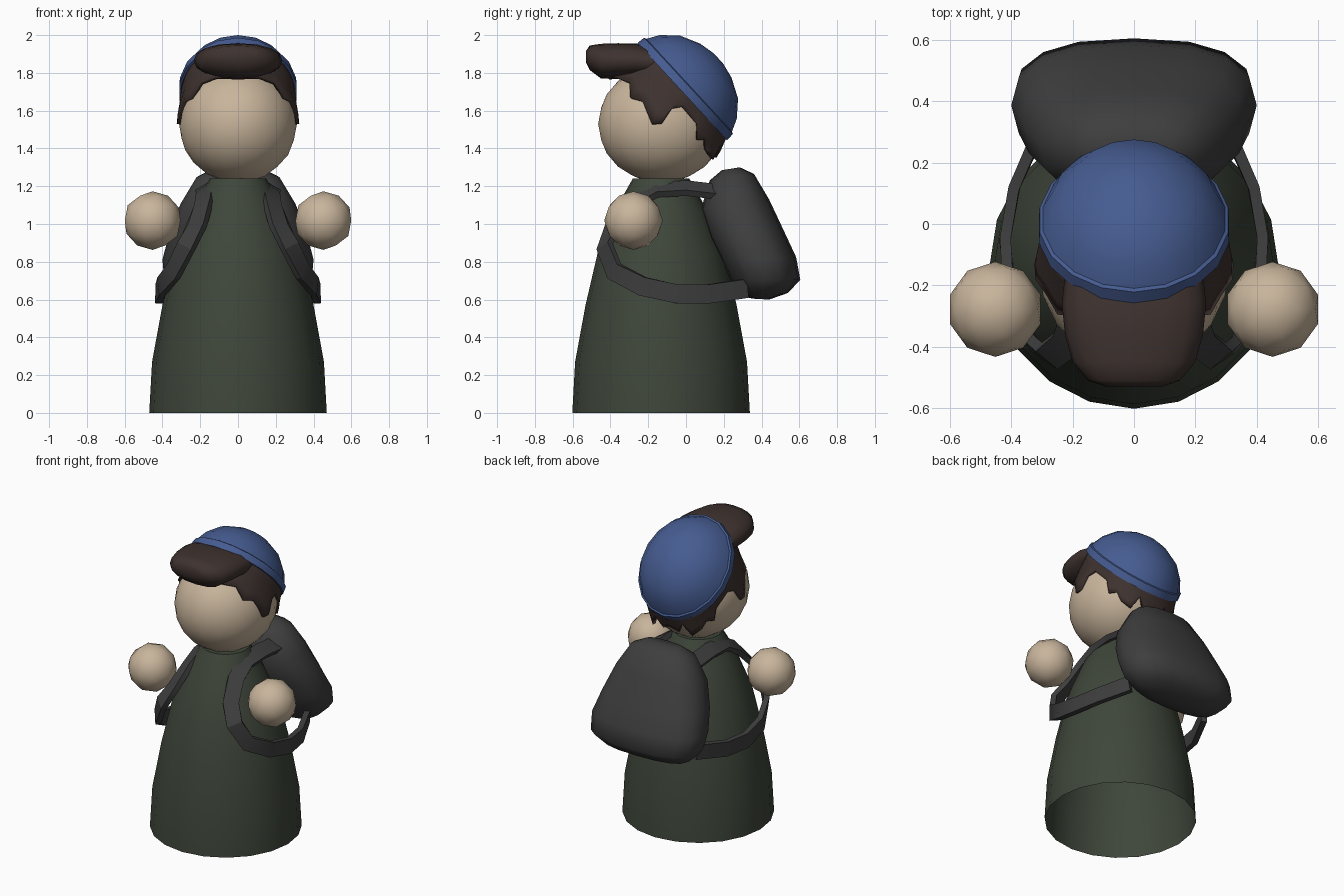
import bpy, bmesh, math
from mathutils import Vector

if "Cube" in bpy.data.objects:
    bpy.data.objects.remove(bpy.data.objects["Cube"])


def material(name, rgb):
    m = bpy.data.materials.new(name)
    m.diffuse_color = (*rgb, 1)
    m.use_nodes = True
    m.node_tree.nodes["Principled BSDF"].inputs["Base Color"].default_value = m.diffuse_color
    return m


CLOTH = material("green_cloth", (0.048, 0.061, 0.042))
SKIN = material("skin", (0.58, 0.46, 0.33))
HAIR = material("dark_hair", (0.048, 0.032, 0.028))
BLUE = material("blue_cloth", (0.061, 0.107, 0.283))
DARK = material("dark_fabric", (0.048, 0.048, 0.048))


def finish(name, bm, mat, angle=40):
    bmesh.ops.recalc_face_normals(bm, faces=bm.faces)
    me = bpy.data.meshes.new(name)
    bm.to_mesh(me)
    bm.free()
    ob = bpy.data.objects.new(name, me)
    bpy.context.collection.objects.link(ob)
    me.materials.append(mat)
    bpy.ops.object.select_all(action='DESELECT')
    ob.select_set(True)
    bpy.context.view_layer.objects.active = ob
    bpy.ops.object.shade_smooth_by_angle(angle=math.radians(angle))
    return ob


def loft(name, rings, mat, cap_start=False, cap_end=False, angle=40):
    """Bridge closed rings of equal point count."""
    bm = bmesh.new()
    vs = [[bm.verts.new(p) for p in ring] for ring in rings]
    n = len(rings[0])
    for a, b in zip(vs, vs[1:]):
        for i in range(n):
            j = (i + 1) % n
            bm.faces.new((a[i], a[j], b[j], b[i]))
    if cap_start:
        bm.faces.new(vs[0])
    if cap_end:
        bm.faces.new(vs[-1])
    return finish(name, bm, mat, angle)


def oval(center, u, v, sides, power=2.0):
    """Superellipse ring spanned by the half axes u and v."""
    ring = []
    for i in range(sides):
        a = 2 * math.pi * i / sides
        c, s = math.cos(a), math.sin(a)
        ring.append(Vector(center)
                    + Vector(u) * math.copysign(abs(c) ** (2 / power), c)
                    + Vector(v) * math.copysign(abs(s) ** (2 / power), s))
    return ring


def ball(name, center, radii, mat, subdiv):
    bm = bmesh.new()
    bmesh.ops.create_icosphere(bm, subdivisions=subdiv, radius=1)
    for v in bm.verts:
        v.co = Vector([c + r * x for c, r, x in zip(center, radii, v.co)])
    return finish(name, bm, mat)


# Robe, open underneath
robe = [(0.47, 0), (0.455, 0.27), (0.40, 0.57), (0.335, 0.85), (0.24, 1.08), (0.15, 1.24)]
loft("robe", [oval((0, -0.132, z), (0, -r, 0), (r, 0, 0), 20) for r, z in robe], CLOTH, cap_end=True)

# Head and hands
HEAD = Vector((0, -0.13, 1.53))
HEAD_R = (0.312, 0.335, 0.312)
ball("head", HEAD, HEAD_R, SKIN, 3)
for side, s in (("right", 1), ("left", -1)):
    ball(side + "_hand", (s * 0.452, -0.278, 1.018), (0.155,) * 3, SKIN, 2)

# Tilted cap with a raised band
CAP = Vector((0, -0.0125, 1.7075))
UP = Vector((0, 0.735, 0.678))
FRONT = Vector((0, -0.678, 0.735))
dome = [(0.95, -0.01), (1.0, -0.01), (0.99, 0.035), (0.955, 0.04), (0.86, 0.105),
        (0.65, 0.182), (0.35, 0.232), (0.1, 0.25)]
loft("cap", [oval(CAP + UP * n, FRONT * 0.35 * r, (0.315 * r, 0, 0), 18) for r, n in dome],
     BLUE, cap_end=True)

# Hair under the cap: rim angle, then jagged lower edge point
edge = [(0, 0, -.42, 1.78), (22, .12, -.37, 1.78), (40, .20, -.30, 1.75), (55, .25, -.295, 1.67),
        (65, .285, -.23, 1.65), (75, .315, -.18, 1.53), (82, .322, -.13, 1.53), (92, .312, -.075, 1.61),
        (100, .30, -.02, 1.62), (112, .265, .055, 1.53), (118, .255, .06, 1.445), (128, .225, .10, 1.445),
        (136, .20, .11, 1.39), (148, .15, .145, 1.34), (158, .10, .185, 1.42), (168, .06, .16, 1.35),
        (180, 0, .175, 1.38)]
edge += [(360 - a, -x, y, z) for a, x, y, z in edge[-2:0:-1]]


def outside_head(p):
    d = Vector([(a - b) / r for a, b, r in zip(p, HEAD, HEAD_R)])
    return HEAD + (p - HEAD) * max(1, 1.04 / d.length)


rows = []
for k in range(5):
    row = []
    for a, *p in edge:
        a = math.radians(a)
        rim = CAP + UP * 0.01 + FRONT * 0.335 * math.cos(a) + Vector((0.3 * math.sin(a), 0, 0))
        row.append(outside_head(Vector(p).lerp(rim, k / 4)))
    rows.append(row)
hair = loft("hair", rows, HAIR)
solid = hair.modifiers.new("thickness", 'SOLIDIFY')
solid.thickness = 0.02

# Forelock: y, half width, centre z, half height
lock = [(-0.53, 0.09, 1.885, 0.03), (-0.51, 0.15, 1.88, 0.065), (-0.45, 0.20, 1.862, 0.092),
        (-0.36, 0.225, 1.865, 0.092), (-0.26, 0.235, 1.865, 0.09), (-0.12, 0.22, 1.85, 0.07)]
loft("forelock", [oval((0, y, z), (w, 0, 0), (0, 0, h), 16, 2.3) for y, w, z, h in lock],
     HAIR, True, True, 50)

# Backpack: front point, back point, half width of each section
pack = [((.19, 1.285), (.285, 1.30), .13), ((.125, 1.23), (.36, 1.265), .22),
        ((.08, 1.08), (.44, 1.13), .305), ((.125, .93), (.52, .96), .365),
        ((.19, .80), (.583, .825), .40), ((.235, .70), (.605, .705), .39),
        ((.295, .62), (.54, .635), .31), ((.35, .605), (.44, .60), .19)]
rings = []
for f, b, w in pack:
    f, b = Vector((0, *f)), Vector((0, *b))
    rings.append(oval((f + b) / 2, (w, 0, 0), (b - f) / 2, 16, 2.5))
loft("backpack", rings, DARK, True, True, 60)

# Shoulder straps: flat ribbons looping around the arms
path = [(.17, .17, 1.17), (.175, .0, 1.19), (.17, -.16, 1.18), (.18, -.28, 1.11), (.215, -.385, .99),
        (.275, -.43, .88), (.34, -.38, .75), (.405, -.23, .67), (.42, -.05, .63), (.39, .12, .63),
        (.30, .32, .66)]
for side, s in (("right", 1), ("left", -1)):
    pts = [Vector(p) for p in path]
    rings = []
    for i, p in enumerate(pts):
        tangent = (pts[min(i + 1, len(pts) - 1)] - pts[max(i - 1, 0)]).normalized()
        out = Vector((p.x, p.y + 0.1, max(0, p.z - 0.9)))
        out = (out - tangent * out.dot(tangent)).normalized()
        wide = tangent.cross(out)
        ring = [p + wide * 0.05 * a + out * 0.018 * b for a, b in ((-1, -1), (1, -1), (1, 1), (-1, 1))]
        rings.append([Vector((s * q.x, q.y, q.z)) for q in ring])
    loft(side + "_strap", rings, DARK, True, True, 30)
